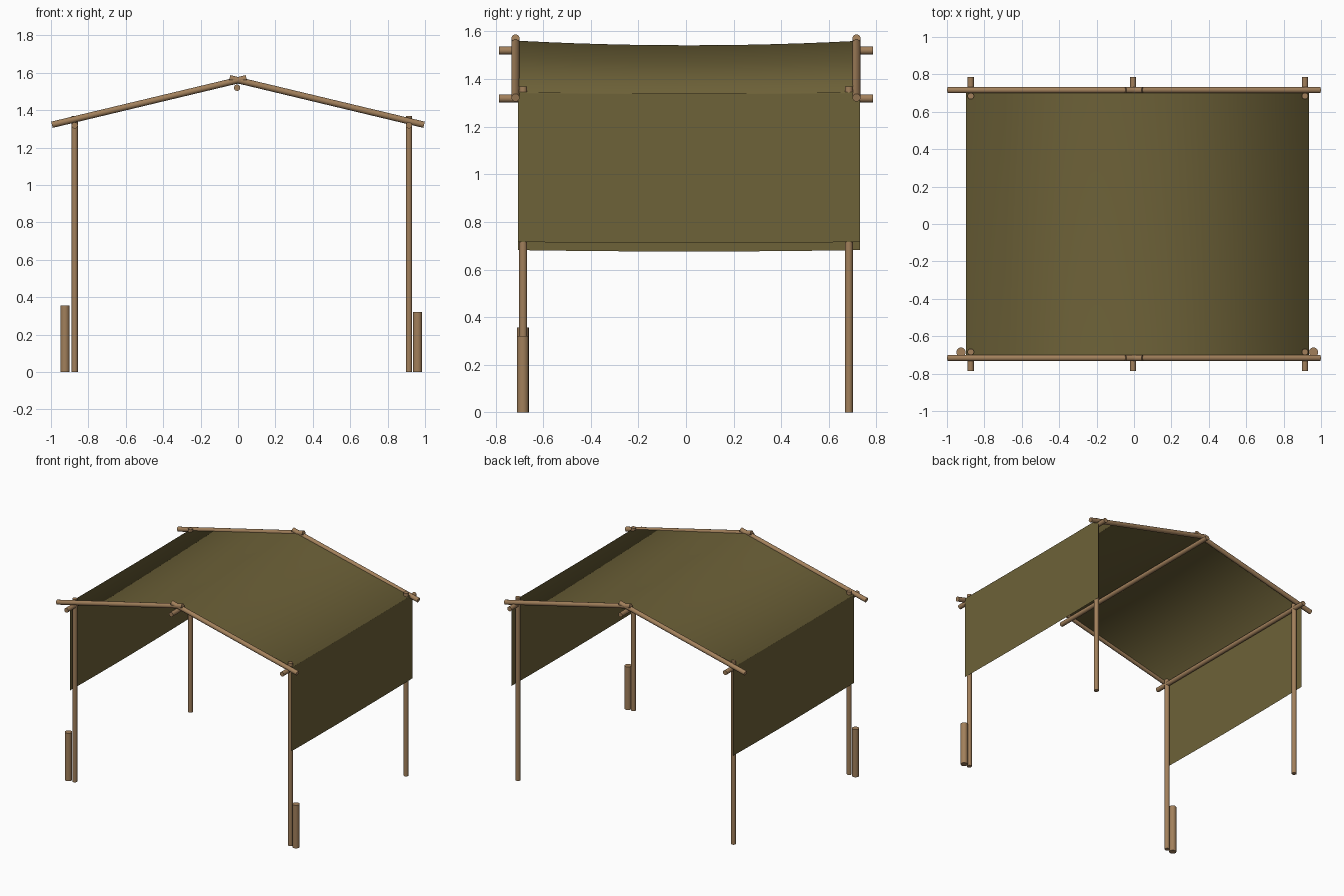
import bpy
import bmesh
from mathutils import Vector

if "Cube" in bpy.data.objects:
    bpy.data.objects.remove(bpy.data.objects["Cube"])


def material(name, rgb):
    m = bpy.data.materials.new(name)
    m.diffuse_color = (*rgb, 1)
    m.use_nodes = True
    m.node_tree.nodes["Principled BSDF"].inputs["Base Color"].default_value = m.diffuse_color
    return m


WOOD = material("brown wood", (0.36, 0.215, 0.105))
CANVAS = material("olive canvas", (0.155, 0.122, 0.040))


def pole(name, a, b, r):
    """Round pole between two points."""
    a, b = Vector(a), Vector(b)
    bpy.ops.mesh.primitive_cylinder_add(vertices=14, radius=r, depth=(b - a).length,
                                        location=(a + b) / 2)
    o = bpy.context.object
    o.rotation_euler = (b - a).to_track_quat('Z', 'Y').to_euler()
    o.name = name
    o.data.materials.append(WOOD)
    bpy.ops.object.shade_smooth_by_angle()


Y0, Y1, NY = -0.705, 0.73, 12


def sheet(name, profile):
    """Thin cloth: profile of (x, z, sag) swept along y, sagging mid-span."""
    bm = bmesh.new()
    rows = []
    for i in range(NY + 1):
        t = i / NY
        rows.append([bm.verts.new((x, Y0 + (Y1 - Y0) * t, z - s * 4 * t * (1 - t)))
                     for x, z, s in profile])
    for p, q in zip(rows, rows[1:]):
        for k in range(len(profile) - 1):
            f = bm.faces.new((p[k], p[k + 1], q[k + 1], q[k]))
            f.smooth = True
    me = bpy.data.meshes.new(name)
    bm.to_mesh(me)
    bm.free()
    me.materials.append(CANVAS)
    o = bpy.data.objects.new(name, me)
    bpy.context.collection.objects.link(o)


XL, XR = -0.873, 0.914      # post lines
WL, WR = -0.899, 0.935      # cloth edges

# Posts and gable rafters at both ends
for side, s in (("front", -1), ("back", 1)):
    for hand, x in (("left", XL), ("right", XR)):
        pole(f"{side}_{hand}_post", (x, s * 0.684, 0), (x, s * 0.684, 1.37), 0.017)
    for hand, h in (("left", -1), ("right", 1)):
        pole(f"{side}_{hand}_rafter", (h * 0.995, s * 0.716, 1.322),
             (-h * 0.045, s * 0.716, 1.571), 0.017)

# Long poles running front to back
for name, x, z in (("left_eave_pole", XL, 1.319), ("right_eave_pole", XR, 1.319),
                   ("ridge_pole", -0.005, 1.52)):
    pole(name, (x, -0.785, z), (x, 0.785, z), 0.017)

# Short thick stakes beside the front posts
pole("left_stake", (-0.925, -0.685, 0), (-0.925, -0.685, 0.357), 0.025)
pole("right_stake", (0.96, -0.685, 0), (0.96, -0.685, 0.322), 0.025)

# Roof cloth with tiny turned-down hems, which round its shading at the eaves
sheet("roof_cloth", [(WL, 1.340, 0.003), (WL, 1.344, 0.003), (0, 1.561, 0.019),
                     (WR, 1.344, 0.003), (WR, 1.340, 0.003)])

# Hanging side cloths
sheet("left_side_cloth", [(WL, 0.682, 0.006), (WL, 1.340, 0.003)])
sheet("right_side_cloth", [(WR, 1.340, 0.003), (WR, 0.716, 0.004)])
